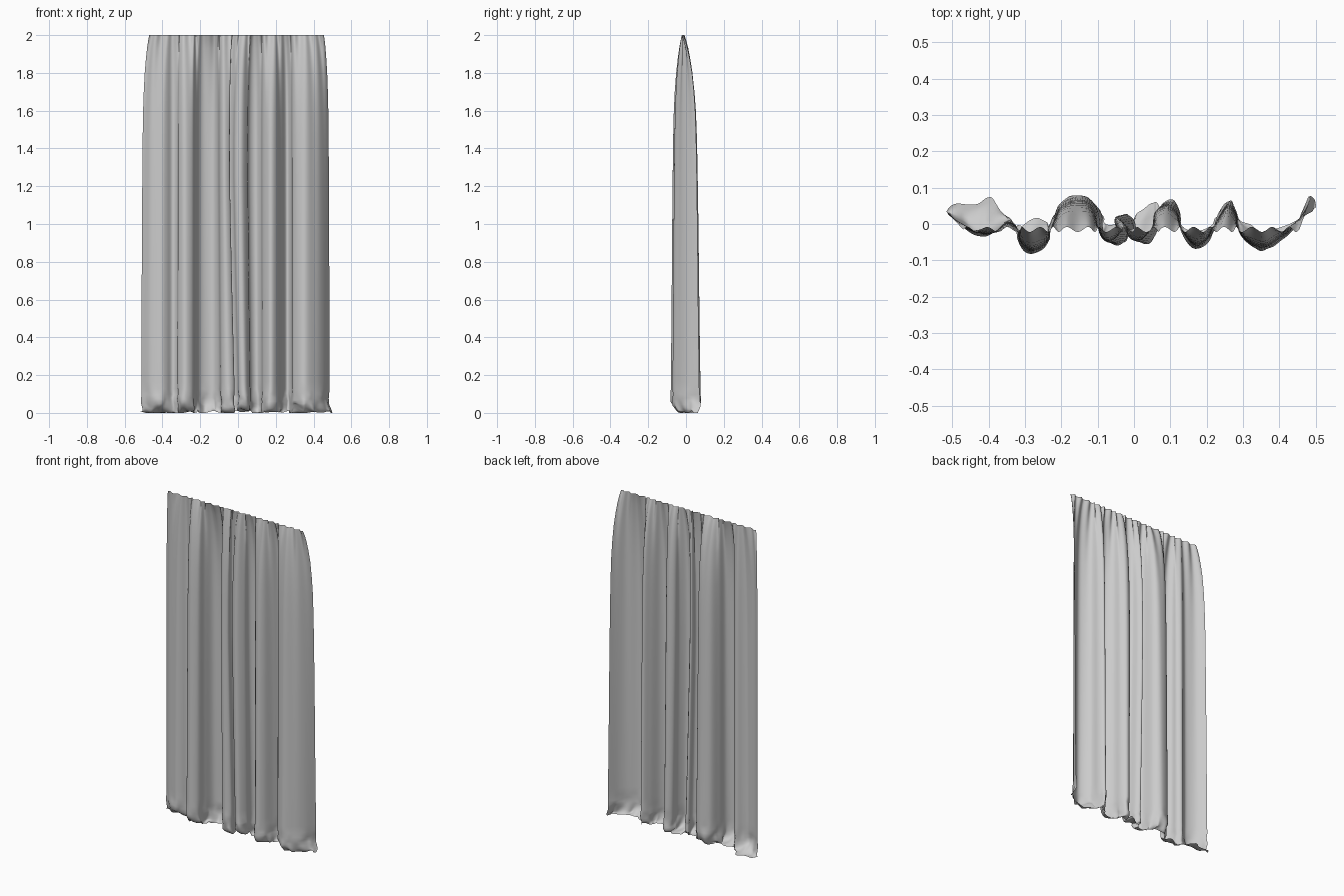
import bpy, bmesh, math
from mathutils import Vector, noise

if "Cube" in bpy.data.objects:
    bpy.data.objects.remove(bpy.data.objects["Cube"])

# Fold path near the floor: x, y of the cloth, y of the hem where it lies on the floor
PATH = [(-.512, .03, .035), (-.465, -.012, .05), (-.41, -.03, .08), (-.38, -.018, .05),
        (-.348, .008, .02), (-.322, -.01, -.01), (-.316, -.05, -.01), (-.28, -.079, .015),
        (-.24, -.055, 0), (-.225, 0, 0), (-.20, .055, .03), (-.14, .074, .04),
        (-.10, .04, .02), (-.085, -.03, 0), (-.05, -.055, -.01), (-.015, -.035, .01),
        (-.03, .01, .02), (-.02, .026, .02), (0, .005, .01), (.012, -.04, .03),
        (.04, -.05, .06), (.064, -.01, .055), (.07, .04, .03), (.10, .06, .03),
        (.124, .03, .01), (.134, -.02, 0), (.17, -.064, -.02), (.205, -.04, 0),
        (.232, .02, .02), (.26, .06, .03), (.283, .03, .045), (.293, -.03, .01),
        (.35, -.07, -.02), (.41, -.037, 0), (.45, .005, .02), (.485, .068, .04)]
# Rows down the cloth: z, fold depth, share of hem tuck
ROWS = [(2, .0, 0), (1.97, .14, 0), (1.93, .28, 0), (1.87, .43, 0), (1.8, .57, 0),
        (1.7, .69, 0), (1.6, .77, 0), (1.45, .83, 0), (1.25, .87, 0), (1, .91, 0),
        (.75, .94, 0), (.5, .97, 0), (.3, 1, 0), (.17, 1.02, 0), (.13, 1.03, 0),
        (.10, 1.04, 0), (.08, 1.05, 0), (.06, 1.05, .02), (.042, 1.03, .08),
        (.028, 1, .2), (.017, 1, .4), (.01, 1, .65), (.007, 1, .85), (.006, 1, 1)]


def spline(pts, n):
    """Smooth curve through the points, resampled into n equal steps."""
    p = [Vector(q) for q in pts]
    p = [2 * p[0] - p[1]] + p + [2 * p[-1] - p[-2]]
    fine = []
    for i in range(1, len(p) - 2):
        a, b, c, d = p[i - 1:i + 3]
        for k in range(16):
            t = k / 16
            fine.append(.5 * (2 * b + (c - a) * t + (2 * a - 5 * b + 4 * c - d) * t * t
                              + (3 * b - a - 3 * c + d) * t ** 3))
    fine.append(p[-2])
    run = [0]
    for a, b in zip(fine, fine[1:]):
        run.append(run[-1] + (b - a).xy.length)
    out, j = [], 0
    for i in range(n + 1):
        s = run[-1] * i / n
        while j < len(run) - 2 and run[j + 1] < s:
            j += 1
        out.append(fine[j].lerp(fine[j + 1], (s - run[j]) / (run[j + 1] - run[j])))
    return out


# Curtain sheet: gathered straight top, deep folds, hem tucked on the floor
N = 240
path = spline(PATH, N)
bm = bmesh.new()
grid = []
for z, g, hem in ROWS:
    row = []
    for i, q in enumerate(path):
        u = i / N
        # straight heading spread to match the folds below
        top_x = -.47 + .925 * (.4 * u + .6 * max(0, min(1, (q.x + .512) / .997)))
        depth = min(g, 1)
        x = top_x + (q.x - top_x) * depth
        # the middle folds lean sideways on the way down
        x -= .025 * math.exp(-(q.x / .08) ** 2) * min(z, 1.3) * depth
        y = -.015 + (q.y + .015) * g
        # small gathers just under the heading
        y += .007 * (1 - depth) * math.sin(u * 22 * math.tau)
        y += (q.z - y) * hem
        zz = z
        if z < .14:
            # crumpled hem
            w = 1 - z / .14
            v = noise.noise_vector(Vector((q.x * 20, q.y * 20, z * 24 + hem * 1.5)))
            x += .022 * w * v.x + .025 * hem * max(0, (u - .9) * 10)
            y += .022 * w * v.y
            zz = max(.004, z + .04 * w * (1 - .5 * hem) * v.z)
            y = max(-.085, min(.08, y))
        row.append(bm.verts.new((x, y, zz)))
    grid.append(row)
for a, b in zip(grid, grid[1:]):
    for i in range(N):
        bm.faces.new((a[i], b[i], b[i + 1], a[i + 1]))
# rest the lowest points on the floor
low = min(v.co.z for v in bm.verts)
for v in bm.verts:
    v.co.z -= low * (1 - v.co.z / 2)
mesh = bpy.data.meshes.new("curtain")
bm.to_mesh(mesh)
bm.free()
for f in mesh.polygons:
    f.use_smooth = True
curtain = bpy.data.objects.new("curtain", mesh)
bpy.context.collection.objects.link(curtain)
